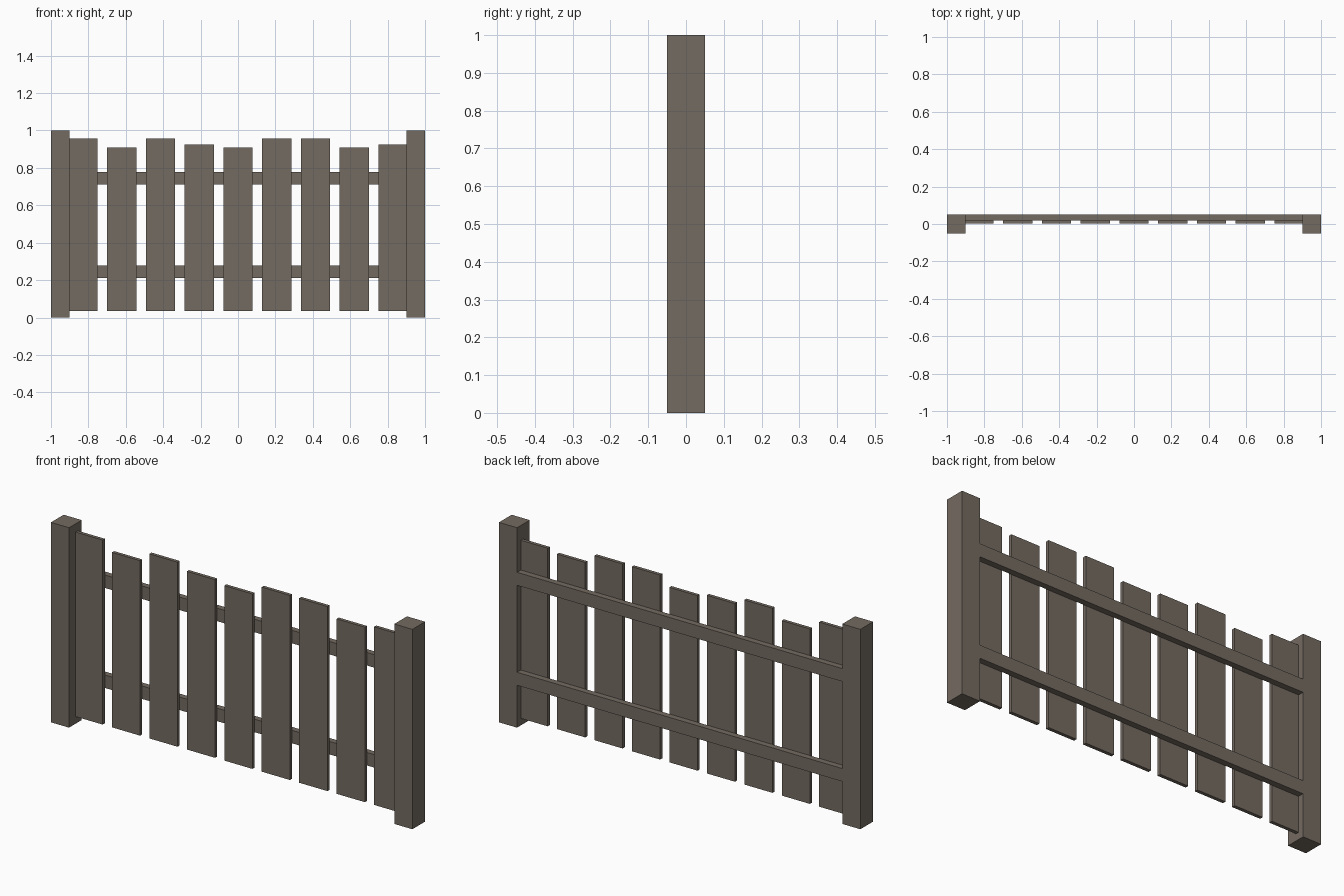
import bpy

if "Cube" in bpy.data.objects:
    bpy.data.objects.remove(bpy.data.objects["Cube"])

wood = bpy.data.materials.new("weathered_wood")
wood.diffuse_color = (0.175, 0.147, 0.12, 1)
wood.use_nodes = True
wood.node_tree.nodes["Principled BSDF"].inputs["Base Color"].default_value = wood.diffuse_color


def box(name, x0, x1, y0, y1, z0, z1):
    bpy.ops.mesh.primitive_cube_add(size=1, location=((x0 + x1) / 2, (y0 + y1) / 2, (z0 + z1) / 2))
    ob = bpy.context.object
    ob.name = name
    ob.scale = (x1 - x0, y1 - y0, z1 - z0)
    bpy.ops.object.transform_apply(location=False, rotation=False, scale=True)
    ob.data.materials.append(wood)
    return ob


# End posts
box("left_post", -1.0, -0.9, -0.05, 0.05, 0, 1)
box("right_post", 0.9, 1.0, -0.05, 0.05, 0, 1)

# Horizontal rails, flush with the back of the posts
box("lower_rail", -0.9, 0.9, 0.02, 0.05, 0.212, 0.277)
box("upper_rail", -0.9, 0.9, 0.02, 0.05, 0.712, 0.777)

# Pickets of uneven height on the front of the rails
tops = [0.958, 0.91, 0.958, 0.926, 0.91, 0.958, 0.958, 0.91, 0.926]
for i, top in enumerate(tops):
    cx = (i - 4) * 0.2073
    box(f"picket_{i + 1}", max(cx - 0.078, -0.9), min(cx + 0.078, 0.9), 0.003, 0.02, 0.035, top)
